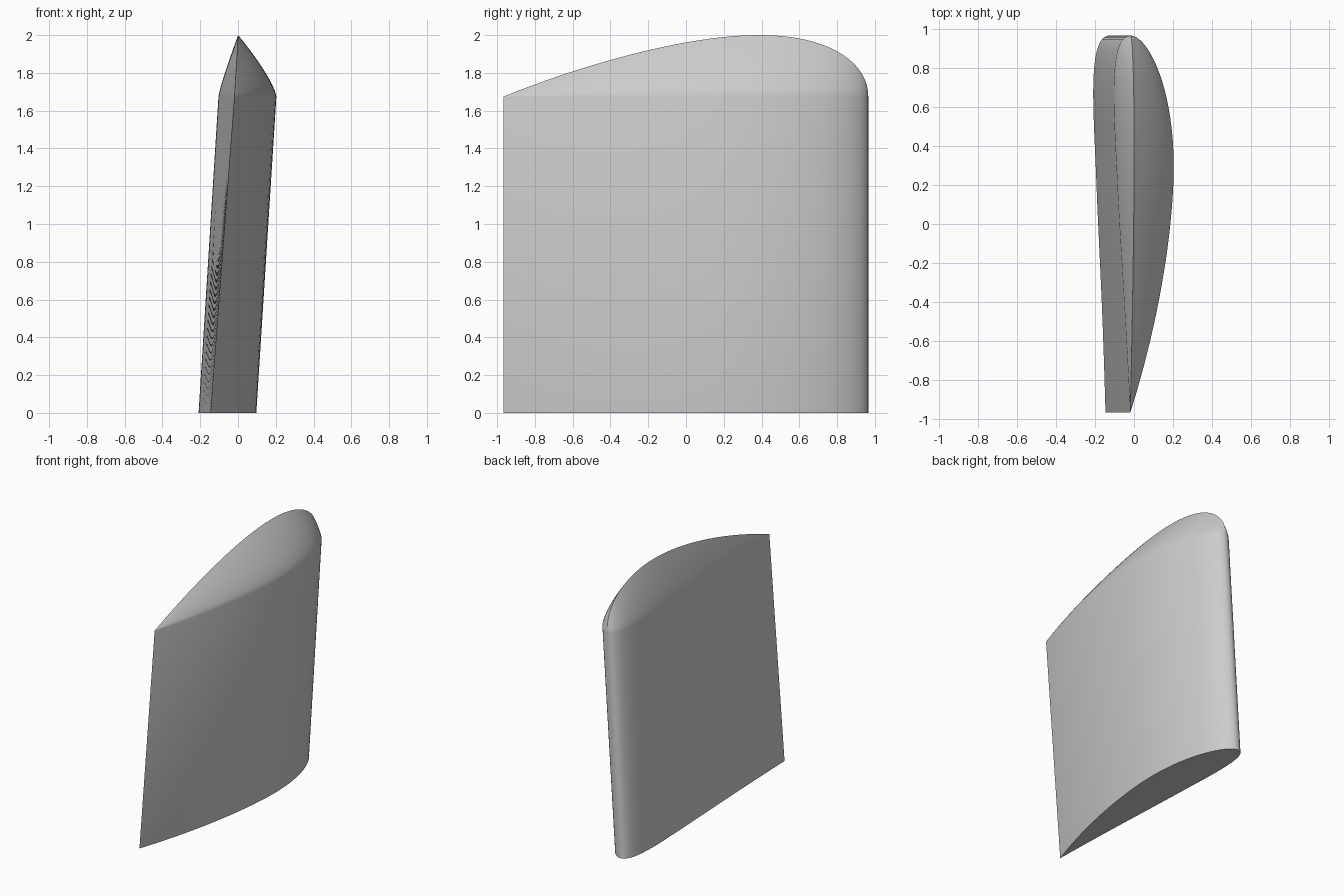
import bpy, bmesh, math

cube = bpy.data.objects.get("Cube")
if cube:
    bpy.data.objects.remove(cube, do_unlink=True)

CHORD, THICK = 1.93, 0.153
TIP_Z, TOP_Z = 1.675, 2.0
STEPS, CAP_RINGS = 48, 16


def half_thickness(t):
    # Closed trailing edge thickness law, as a fraction of the chord
    return 5 * THICK * (0.2969 * math.sqrt(t) - 0.126 * t - 0.3516 * t**2
                        + 0.2843 * t**3 - 0.1036 * t**4)


def camber(t, m, p=0.4):
    if t < p:
        return m / p**2 * (2 * p * t - t * t)
    return m / (1 - p)**2 * (1 - 2 * p + 2 * p * t - t * t)


# Chord stations, crowded towards both edges
stations = [(1 - math.cos(math.pi * i / STEPS)) / 2 for i in range(STEPS + 1)]
outline = [(t, 1) for t in reversed(stations)] + [(t, -1) for t in stations[1:-1]]


def section(m):
    return [CHORD * (camber(t, m) + side * max(half_thickness(t), 0)) for t, side in outline]


def chord_y(t):
    return CHORD * (0.5 - t)


bm = bmesh.new()
rings = []

# Root section, slightly twisted
rings.append([bm.verts.new((-0.126 - 0.02 * t + x, chord_y(t), 0))
              for (t, s), x in zip(outline, section(0.044))])

# Tip section, then the rounded cap closing to a ridge
peak = max(half_thickness(t) for t in stations)
tip = section(0.04)
for k in range(CAP_RINGS + 1):
    f = math.sin(math.pi / 2 * k / CAP_RINGS)
    ring = []
    for (t, s), x in zip(outline, tip):
        rise = (TOP_Z - TIP_Z) * f * max(half_thickness(t), 0) / peak
        ring.append(bm.verts.new((-0.019 + 0.06 * rise + x * (1 - f**1.3),
                                  chord_y(t), TIP_Z + rise)))
    rings.append(ring)

# Skin between the rings and the flat root face
count = len(outline)
for a, b in zip(rings, rings[1:]):
    for i in range(count):
        j = (i + 1) % count
        bm.faces.new((a[i], a[j], b[j], b[i]))
bm.faces.new(rings[0])
bmesh.ops.remove_doubles(bm, verts=bm.verts, dist=0.00005)
bmesh.ops.recalc_face_normals(bm, faces=bm.faces)

mesh = bpy.data.meshes.new("wing_panel")
bm.to_mesh(mesh)
bm.free()
wing = bpy.data.objects.new("wing_panel", mesh)
bpy.context.collection.objects.link(wing)

# Single plain grey
grey = bpy.data.materials.new("light_grey")
grey.use_nodes = True
colour = (0.6, 0.6, 0.6, 1)
grey.diffuse_color = colour
grey.node_tree.nodes["Principled BSDF"].inputs["Base Color"].default_value = colour
mesh.materials.append(grey)

bpy.context.view_layer.objects.active = wing
wing.select_set(True)
bpy.ops.object.shade_smooth_by_angle(angle=math.radians(35))
